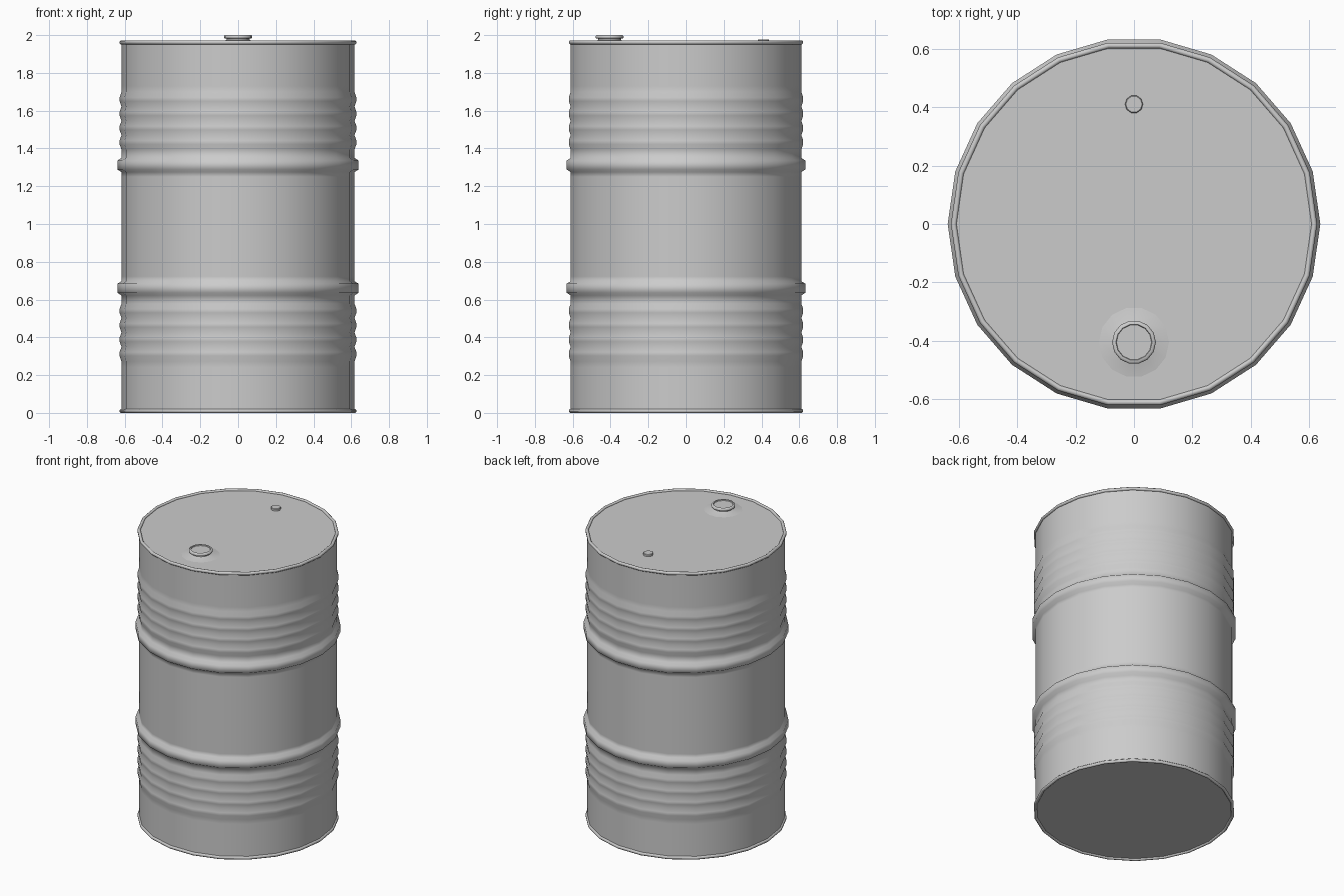
import bpy
import bmesh
import math

SIDES = 22
MID = 0.986      # mid height of the drum shell
R = 0.617        # plain shell radius

old = bpy.data.objects.get("Cube")
if old:
    bpy.data.objects.remove(old, do_unlink=True)

steel = bpy.data.materials.new("grey_steel")
steel.use_nodes = True
grey = (0.6, 0.6, 0.6, 1)
steel.diffuse_color = grey
steel.node_tree.nodes["Principled BSDF"].inputs["Base Color"].default_value = grey


def lathe(name, profile, sides, centre=(0, 0), closed=False, angle=72):
    """Spin a (radius, height) profile; an open profile gets flat end caps."""
    bm = bmesh.new()
    rings = []
    for r, z in profile:
        rings.append([bm.verts.new((r * math.cos(a), r * math.sin(a), z))
                      for a in (math.tau * i / sides for i in range(sides))])
    pairs = list(zip(rings, rings[1:]))
    if closed:
        pairs.append((rings[-1], rings[0]))
    for low, high in pairs:
        for i in range(sides):
            j = (i + 1) % sides
            bm.faces.new((low[i], low[j], high[j], high[i]))
    if not closed:
        bm.faces.new(rings[0])
        bm.faces.new(rings[-1])
    bmesh.ops.recalc_face_normals(bm, faces=bm.faces)
    mesh = bpy.data.meshes.new(name)
    bm.to_mesh(mesh)
    bm.free()
    mesh.materials.append(steel)
    obj = bpy.data.objects.new(name, mesh)
    obj.location = (*centre, 0)
    bpy.context.collection.objects.link(obj)
    bpy.ops.object.select_all(action="DESELECT")
    obj.select_set(True)
    bpy.context.view_layer.objects.active = obj
    bpy.ops.object.shade_smooth_by_angle(angle=math.radians(angle))
    return obj


def flip(profile):
    """Mirror a profile about the mid height."""
    return [(r, 2 * MID - z) for r, z in reversed(profile)]


# Shell: rolling hoop, then four shallow ribs, mirrored for the lower half
upper = [(R, 1.25), (R, 1.275), (0.638, 1.288), (0.638, 1.336), (R, 1.35)]
for k in range(4):
    z = 1.432 + k * 0.076
    upper += [(R, z - 0.038), (0.627, z - 0.01), (0.627, z + 0.01)]
upper += [(R, 1.70), (R, 1.73), (R, 1.962)]
lathe("drum_shell", flip(upper) + upper, SIDES)

# Rolled rims at both ends
rim = [(0.608, 1.958), (0.608, 1.967), (0.614, 1.972), (0.621, 1.972),
       (0.627, 1.966), (0.627, 1.957), (0.621, 1.951), (0.614, 1.951)]
lathe("top_rim", rim, SIDES, closed=True)
lathe("bottom_rim", flip(rim), SIDES, closed=True)

# Large filler cap on a softly raised neck
lathe("filler_neck", [(0.125, 1.961), (0.115, 1.963), (0.078, 1.968),
                      (0.062, 1.974), (0.062, 1.987)], 14, (0, -0.405), angle=60)
lathe("filler_cap", [(0.068, 1.981), (0.075, 1.985), (0.075, 1.995),
                     (0.070, 2.0), (0.062, 2.0), (0.060, 1.994)],
      14, (0, -0.405), angle=50)

# Small vent plug
lathe("vent_plug", [(0.031, 1.96), (0.031, 1.974), (0.028, 1.977)],
      10, (0, 0.41), angle=40)
